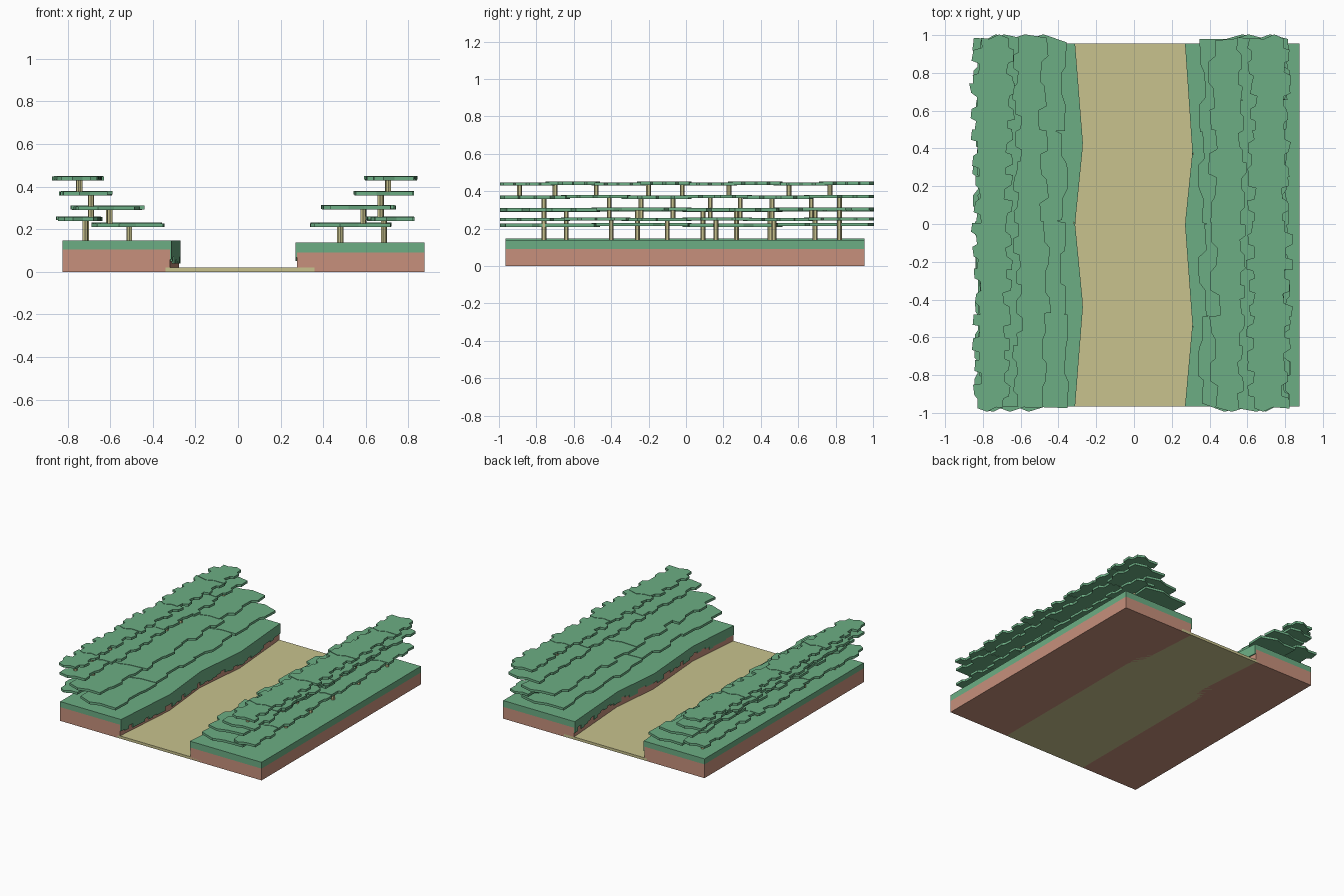
import bpy, bmesh, random
from math import pi

if "Cube" in bpy.data.objects:
    bpy.data.objects.remove(bpy.data.objects["Cube"])

random.seed(7)
Y0, Y1 = -0.965, 0.955


def material(name, rgb):
    m = bpy.data.materials.new(name)
    m.diffuse_color = (*rgb, 1)
    m.use_nodes = True
    m.node_tree.nodes["Principled BSDF"].inputs["Base Color"].default_value = m.diffuse_color
    return m


GRASS = material("grass_green", (0.15, 0.42, 0.23))
SOIL = material("soil_brown", (0.57, 0.28, 0.20))
SAND = material("sand", (0.58, 0.54, 0.27))


def prism(bm, pts, z0, z1):
    # extruded flat outline
    low = [bm.verts.new((x, y, z0)) for x, y in pts]
    top = [bm.verts.new((x, y, z1)) for x, y in pts]
    n = len(pts)
    bm.faces.new(low[::-1])
    bm.faces.new(top)
    for i in range(n):
        j = (i + 1) % n
        bm.faces.new((low[i], low[j], top[j], top[i]))


def finish(bm, name, mat):
    bmesh.ops.recalc_face_normals(bm, faces=bm.faces)
    me = bpy.data.meshes.new(name)
    bm.to_mesh(me)
    bm.free()
    me.materials.append(mat)
    ob = bpy.data.objects.new(name, me)
    bpy.context.collection.objects.link(ob)
    return ob


def solid(name, pts, z0, z1, mat):
    bm = bmesh.new()
    prism(bm, pts, z0, z1)
    return finish(bm, name, mat)


def edge_x(path, y):
    # x on the winding bank edge
    for (xa, ya), (xb, yb) in zip(path, path[1:]):
        if ya <= y <= yb:
            return xa + (xb - xa) * (y - ya) / (yb - ya)
    return path[-1][0]


def leaf(bm, x0, x1, y0, y1, z, cell, rag):
    # ragged, stepped outline of one leaf plate
    n = max(2, round((y1 - y0) / cell))
    h = (y1 - y0) / n

    def side(x, s):
        pts, flip = [], random.random() < 0.5
        for i in range(n):
            d = random.uniform(0, .25) if flip else random.uniform(.6, 1)
            flip = not flip
            for k in (0.12, 0.9):
                yy = y0 + h * (i + k + random.uniform(-.08, .08))
                pts.append((x + s * rag * (d + random.uniform(0, .3)), yy))
        return pts

    left, right = side(x0, 1), side(x1, -1)
    w, mid = x1 - x0, (x0 + x1) / 2
    end = lambda y, s: [(mid - s * w * .12, y - s * .012), (mid + s * w * .1, y + s * .012)]
    pts = end(y0, 1) + right + end(y1, -1) + left[::-1]
    prism(bm, pts, z - 0.009, z + 0.009)


def layer(name, x0, x1, z, length, cell, rag):
    # row of overlapping leaf plates
    bm = bmesh.new()
    n = round(1.95 / length)
    h = 1.95 / n
    for i in range(n):
        y = -0.97 + i * h
        a, b = random.uniform(0, .025), random.uniform(0, .025)
        leaf(bm, x0 + a, x1 - b, y - .012, y + h + .012,
             z + (.0015 if i % 2 else -.0015), cell, rag)
    finish(bm, name, GRASS)


def stems(name, x, z0, z1, ys):
    # row of six-sided stalks
    bm = bmesh.new()
    for y in ys:
        r = bmesh.ops.create_cone(bm, cap_ends=True, segments=6, radius1=.013,
                                  radius2=.013, depth=z1 - z0)
        bmesh.ops.translate(bm, verts=r["verts"],
                            vec=(x + random.uniform(-.004, .004), y, (z0 + z1) / 2))
    finish(bm, name, SAND)


def bank(side, outer, path, soil_z, top_z, lip, lip_z):
    # soil block, turf slab and ragged turf lip
    outline = [(outer, Y0)] + path + [(outer, Y1)]
    solid(side + "_soil", outline, 0, soil_z, SOIL)
    solid(side + "_turf", outline, soil_z, top_z, GRASS)
    bm = bmesh.new()
    n = 44
    for i in range(n):
        a, b = (Y0 + (Y1 - Y0) * k / n for k in (i, i + 1))
        xa, xb = edge_x(path, a), edge_x(path, b)
        low = lip_z + random.choice((0, .008, .018, .03))
        prism(bm, [(xa, a), (xa + lip, a), (xb + lip, b), (xb, b)], low, top_z)
    finish(bm, side + "_turf_lip", GRASS)


# ground
solid("sand_path", [(-.34, Y0), (.36, Y0), (.36, Y1), (-.34, Y1)], 0, .02, SAND)
bank("left", -.825, [(-.32, Y0), (-.278, -.43), (-.32, 0), (-.278, .42), (-.32, Y1)],
     .105, .147, .008, .04)
bank("right", .875, [(.276, Y0), (.315, -.53), (.276, 0), (.315, .38), (.276, Y1)],
     .09, .138, -.006, .05)

# leaf tiers: x range, height, plate length, step length, raggedness
LEFT = [(-.70, -.33, .22, .48, .16, .035), (-.865, -.63, .25, .32, .08, .035),
        (-.795, -.43, .30, .48, .13, .045), (-.85, -.585, .37, .32, .08, .035),
        (-.875, -.62, .44, .24, .06, .045)]
RIGHT = [(.315, .73, .22, .48, .16, .035), (.59, .835, .25, .32, .08, .035),
         (.385, .755, .303, .48, .13, .045), (.535, .835, .37, .32, .08, .035),
         (.585, .855, .44, .24, .06, .045)]
for side, tiers in (("left", LEFT), ("right", RIGHT)):
    for i, t in enumerate(tiers):
        layer(f"{side}_leaf_tier_{i + 1}", *t)

# stalks between the tiers
YA = [-.76, -.40, -.10, .16, .47, .82]
YB = [-.64, -.26, .09, .27, .45, .69]
YC = [-.76, -.41, -.24, -.07, .13, .29, .46, .67, .82]
YD = [-.89, -.70, -.48, -.20, -.02, .23, .55, .77]
for side, xs, g in (("left", (-.51, -.715, -.605, -.69, -.745), .147),
                    ("right", (.48, .685, .59, .67, .705), .138)):
    spans = [(g, .22, YB), (g, .25, YA), (.22, .30, YB), (.25, .37, YC), (.37, .44, YD)]
    for i, (x, (z0, z1, ys)) in enumerate(zip(xs, spans)):
        stems(f"{side}_stalks_{i + 1}", x, z0, z1, ys)
